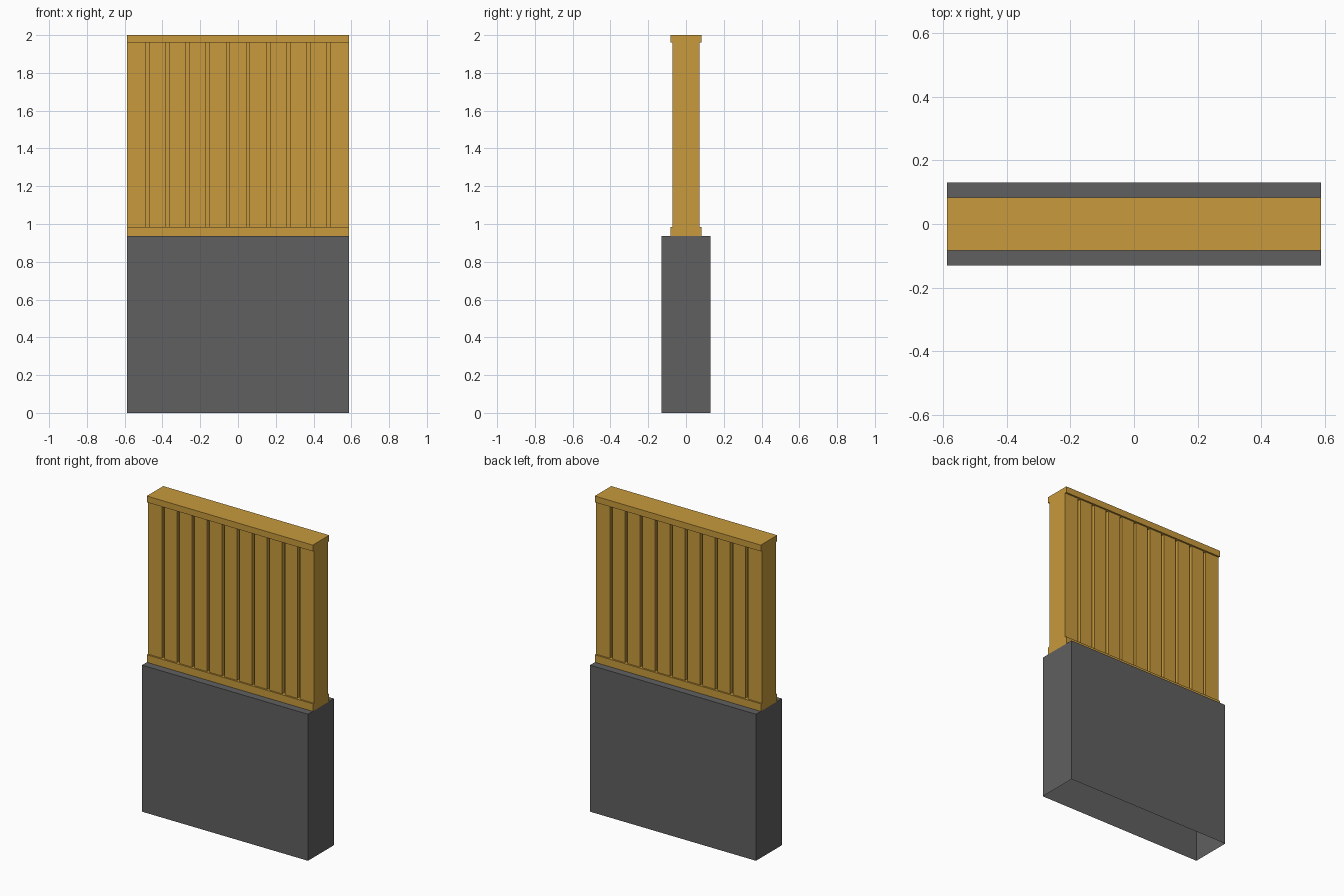
import bpy, bmesh

if "Cube" in bpy.data.objects:
    bpy.data.objects.remove(bpy.data.objects["Cube"])

HALF_X = 0.587      # half length of the wall section
BASE_Y = 0.131      # half depth of the base
RAIL_Y = 0.083      # half depth of the rails
PANEL_Y = 0.072     # half depth of the plank panel
BASE_TOP, LOW_TOP, HIGH_BOTTOM, TOP = 0.937, 0.985, 1.96, 2.0
GROOVES, PITCH, GROOVE_W, GROOVE_D = 10, 0.1064, 0.018, 0.022


def material(name, color):
    mat = bpy.data.materials.new(name)
    mat.diffuse_color = (*color, 1)
    mat.use_nodes = True
    mat.node_tree.nodes["Principled BSDF"].inputs["Base Color"].default_value = mat.diffuse_color
    return mat


def make_object(name, bm, mat=None):
    bmesh.ops.recalc_face_normals(bm, faces=bm.faces)
    mesh = bpy.data.meshes.new(name)
    bm.to_mesh(mesh)
    bm.free()
    obj = bpy.data.objects.new(name, mesh)
    bpy.context.collection.objects.link(obj)
    if mat:
        mesh.materials.append(mat)
    return obj


def add_box(bm, lo, hi):
    verts = bmesh.ops.create_cube(bm, size=1)["verts"]
    for v in verts:
        v.co = [hi[i] if v.co[i] > 0 else lo[i] for i in range(3)]


# Base: plain block, open underneath
bm = bmesh.new()
add_box(bm, (-HALF_X, -BASE_Y, 0), (HALF_X, BASE_Y, BASE_TOP))
bottom = [f for f in bm.faces if f.calc_center_median().z < 0.001]
bmesh.ops.delete(bm, geom=bottom, context="FACES")
make_object("base_block", bm, material("dark_stone", (0.117, 0.117, 0.117)))

# Wood panel with top and bottom rails: one profile swept along x
side = [(RAIL_Y, BASE_TOP), (RAIL_Y, LOW_TOP), (PANEL_Y, LOW_TOP),
        (PANEL_Y, HIGH_BOTTOM), (RAIL_Y, HIGH_BOTTOM), (RAIL_Y, TOP)]
profile = side + [(-y, z) for y, z in reversed(side)]
bm = bmesh.new()
face = bm.faces.new([bm.verts.new((-HALF_X, y, z)) for y, z in profile])
swept = bmesh.ops.extrude_face_region(bm, geom=[face])["geom"]
bmesh.ops.translate(bm, vec=(2 * HALF_X, 0, 0),
                    verts=[g for g in swept if isinstance(g, bmesh.types.BMVert)])
panel = make_object("plank_panel", bm, material("wood", (0.578, 0.323, 0.045)))

# Grooves between the planks, cut on front and back
bm = bmesh.new()
for i in range(GROOVES):
    x = (i - (GROOVES - 1) / 2) * PITCH
    for s in (-1, 1):
        y0, y1 = sorted((s * (PANEL_Y - GROOVE_D), s * (PANEL_Y + 0.005)))
        add_box(bm, (x - GROOVE_W / 2, y0, LOW_TOP), (x + GROOVE_W / 2, y1, HIGH_BOTTOM))
cutter = make_object("groove_cutter", bm)
cutter.hide_render = True

cut = panel.modifiers.new("grooves", "BOOLEAN")
cut.operation = "DIFFERENCE"
cut.solver = "EXACT"
cut.object = cutter
bpy.context.view_layer.objects.active = panel
bpy.ops.object.modifier_apply(modifier=cut.name)
bpy.data.objects.remove(cutter)
